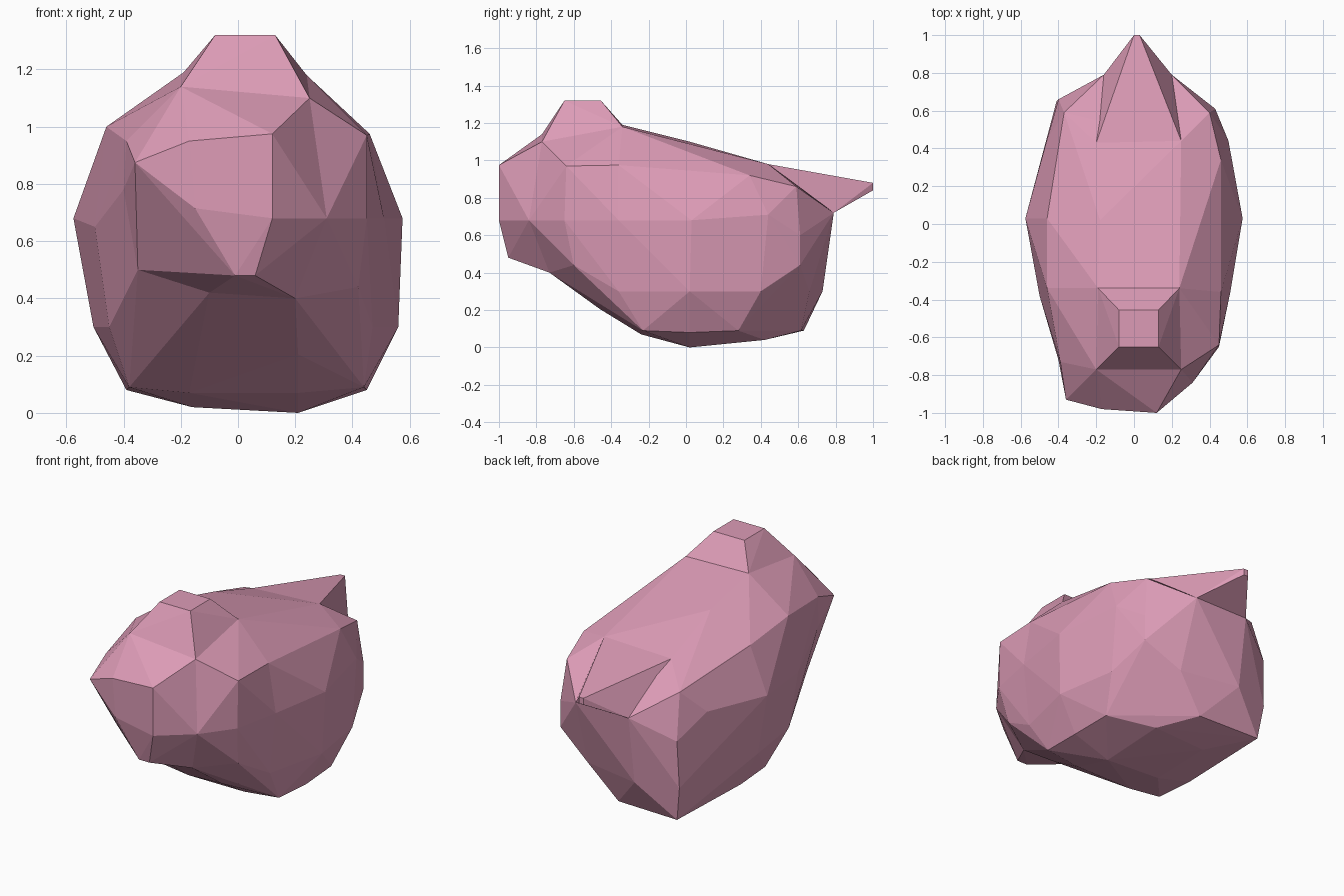
import bpy
import bmesh
from math import radians

default_cube = bpy.data.objects.get("Cube")
if default_cube:
    bpy.data.objects.remove(default_cube, do_unlink=True)

# One flat pink for the whole figure
pink = bpy.data.materials.new("soft_pink")
pink.use_nodes = True
pink.diffuse_color = (0.72, 0.33, 0.47, 1)
for node in pink.node_tree.nodes:
    if node.type == "BSDF_PRINCIPLED":
        node.inputs["Base Color"].default_value = pink.diffuse_color
        node.inputs["Roughness"].default_value = 0.8


def strip(profile, left=0.22, right=-0.18):
    """Repeat a (y, z) profile on both edges of the central strip."""
    return [(x, y, z) for y, z in profile for x in (left, right)]


def faceted_part(name, points):
    """Wrap points in a flat-shaded faceted skin, merging nearly flat facets."""
    bm = bmesh.new()
    for point in points:
        bm.verts.new(point)
    bmesh.ops.convex_hull(bm, input=bm.verts[:])
    loose = [v for v in bm.verts if not v.link_faces]
    bmesh.ops.delete(bm, geom=loose, context="VERTS")
    bmesh.ops.dissolve_limit(bm, angle_limit=radians(3),
                             verts=bm.verts[:], edges=bm.edges[:])
    bmesh.ops.recalc_face_normals(bm, faces=bm.faces[:])
    mesh = bpy.data.meshes.new(name)
    bm.to_mesh(mesh)
    bm.free()
    mesh.materials.append(pink)
    part = bpy.data.objects.new(name, mesh)
    bpy.context.collection.objects.link(part)
    return part


# Collar where the snout meets the shoulders
brow_left, brow_right = (.25, -.77, 1.1), (-.2, -.77, 1.14)
chin_left, chin_right = (.2, -.73, .4), (-.1, -.73, .42)
brow = [brow_left, brow_right]
chin = [chin_left, chin_right]
left_cheek = [(.45, -.64, .97), (.45, -.65, .68), (.42, -.6, .44)]
right_cheek = [(-.39, -.73, .95), (-.4, -.72, .78),
               (-.28, -.75, .58), (-.35, -.68, .5)]
collar = brow + chin + left_cheek + right_cheek

# Girth ring where the shoulders meet the body
nape = [(.24, -.34, 1.18), (-.19, -.34, 1.19)]
girth = nape + strip([(-.24, .07)], .21, -.17) + [
    (.46, -.36, .975), (.51, -.36, .68), (.47, -.36, .3), (.44, -.23, .09),
    (-.46, -.34, 1.0), (-.5, -.38, .65), (-.45, -.36, .3), (-.38, -.23, .09),
]
breast = [(.21, -.46, .205), (-.2, -.5, .29)]

# Back, rump and belly of the body
tail_root = [(.25, .44, .98), (-.2, .43, .96)]
rump = strip([(.79, .72)], .2, -.16)
back = strip([(.02, 1.1)]) + tail_root
belly = [(.21, .02, 0), (-.16, .02, .02), (.19, .42, .04), (-.17, .4, .04)]
seat = [(.21, .66, .3), (-.16, .73, .3), (.03, .615, .09)]

# Left flank, row by row from shoulder to underside
left_flank = [
    (.46, .02, .94), (.46, .34, .92), (.4, .59, .86),
    (.575, .03, .68), (.5, .44, .71), (.43, .61, .6),
    (.56, .02, .3), (.5, .4, .3), (.43, .61, .44),
    (.45, .02, .08), (.44, .28, .09),
]

# Right flank, with a squarer rear corner
right_flank = [
    (-.46, .03, .96), (-.4, .33, .9), (-.37, .59, .86),
    (-.575, .03, .68), (-.46, .45, .71), (-.4, .66, .59),
    (-.505, .02, .3), (-.41, .65, .3),
    (-.39, .02, .08), (-.38, .63, .09),
]

# Lopsided end of the snout and the jowl beside it
jowl_corner = (.31, -.84, .68)
snout_tip = [
    (.12, -1, .975), (.12, -1, .68), (.06, -.95, .48), (-.01, -.95, .48),
    (-.15, -.98, .715), (-.36, -.93, .875), (-.17, -.98, .95),
]

# Square crown on the head and the blunt end of the tail
crown_top = strip([(-.65, 1.32), (-.455, 1.32)], .13, -.08)
tail_tip = strip([(1, .88), (1, .84)], .03, 0)

faceted_part("body", girth + back + rump + seat + belly
             + left_flank + right_flank)
faceted_part("shoulders", collar + breast + girth)
faceted_part("snout", brow + chin + right_cheek + snout_tip + [jowl_corner])
faceted_part("left_jowl", left_cheek + [brow_left, chin_left, jowl_corner])
faceted_part("crown", brow + nape + crown_top)
faceted_part("tail", tail_root + rump + tail_tip)
